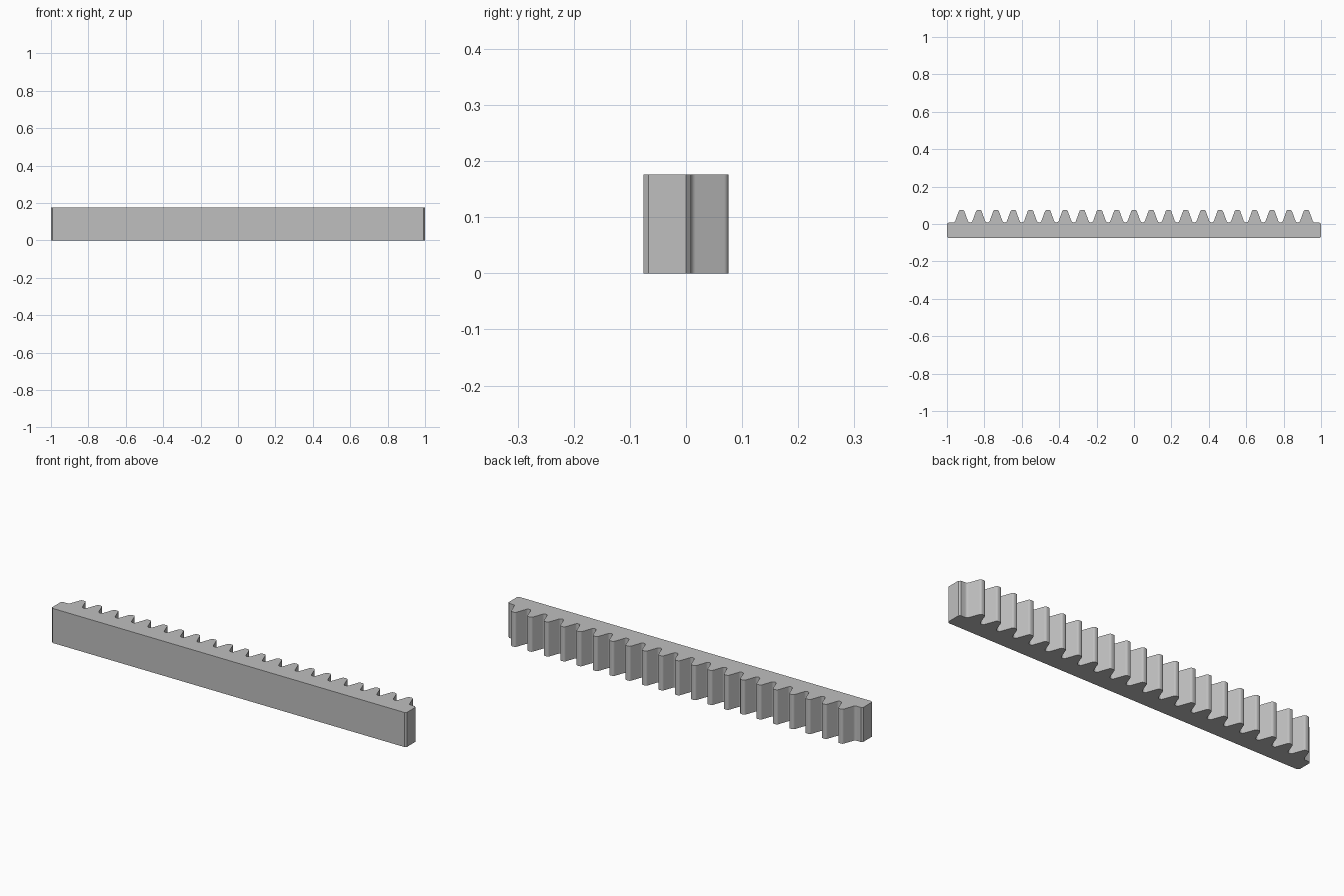
import bpy, bmesh
from math import sin, cos, radians

cube = bpy.data.objects.get("Cube")
if cube:
    bpy.data.objects.remove(cube, do_unlink=True)

TEETH = 21
PITCH = 0.0922
HEIGHT = 0.176
BACK, ROOT, TIP = -0.076, 0.0085, 0.0755
PITCH_LINE = 0.046
BEVEL = 0.009
TIP_RADIUS, ROOT_RADIUS = 0.0114, 0.0134
ANGLE = radians(20)
STEPS = 5


def flank_half_width(y):
    return PITCH / 4 - (y - PITCH_LINE) * sin(ANGLE) / cos(ANGLE)


def half_tooth():
    """Right side of one tooth, from the tip down to the root."""
    arc = [radians(90) - (radians(90) - ANGLE) * i / STEPS for i in range(STEPS + 1)]
    tip_y = TIP - TIP_RADIUS
    root_y = ROOT + ROOT_RADIUS
    # Arc centres placed so that both fillets are tangent to the flank
    tip_x = flank_half_width(tip_y) - TIP_RADIUS / cos(ANGLE)
    root_x = flank_half_width(root_y) + ROOT_RADIUS / cos(ANGLE)
    tip = [(tip_x + TIP_RADIUS * cos(a), tip_y + TIP_RADIUS * sin(a)) for a in arc]
    root = [(root_x - ROOT_RADIUS * cos(a), root_y - ROOT_RADIUS * sin(a))
            for a in reversed(arc)]
    return tip + root


# Outline: bevelled bar with the row of teeth along its back
right = half_tooth()
tooth = [(-x, y) for x, y in reversed(right)] + right
outline = [(-1, 0), (-1 + BEVEL, ROOT)]
for n in range(TEETH):
    centre = (n - (TEETH - 1) / 2) * PITCH
    outline += [(centre + x, y) for x, y in tooth]
outline += [(1 - BEVEL, ROOT), (1, 0), (1, BACK + BEVEL), (1 - BEVEL, BACK),
            (-1 + BEVEL, BACK), (-1, BACK + BEVEL)]

# Extrude the outline upwards
bm = bmesh.new()
base = bm.faces.new([bm.verts.new((x, y, 0)) for x, y in outline])
extruded = bmesh.ops.extrude_face_region(bm, geom=[base], use_keep_orig=True)
top = [v for v in extruded["geom"] if isinstance(v, bmesh.types.BMVert)]
bmesh.ops.translate(bm, verts=top, vec=(0, 0, HEIGHT))
bmesh.ops.recalc_face_normals(bm, faces=bm.faces)
mesh = bpy.data.meshes.new("gear_rack")
bm.to_mesh(mesh)
bm.free()
rack = bpy.data.objects.new("gear_rack", mesh)
bpy.context.collection.objects.link(rack)

# Plain grey material
grey = bpy.data.materials.new("plain_grey")
grey.use_nodes = True
colour = (0.52, 0.52, 0.52, 1)
grey.diffuse_color = colour
grey.node_tree.nodes["Principled BSDF"].inputs["Base Color"].default_value = colour
mesh.materials.append(grey)

# Smooth fillets, sharp bevels
bpy.ops.object.select_all(action="DESELECT")
rack.select_set(True)
bpy.context.view_layer.objects.active = rack
bpy.ops.object.shade_smooth_by_angle(angle=radians(25))
